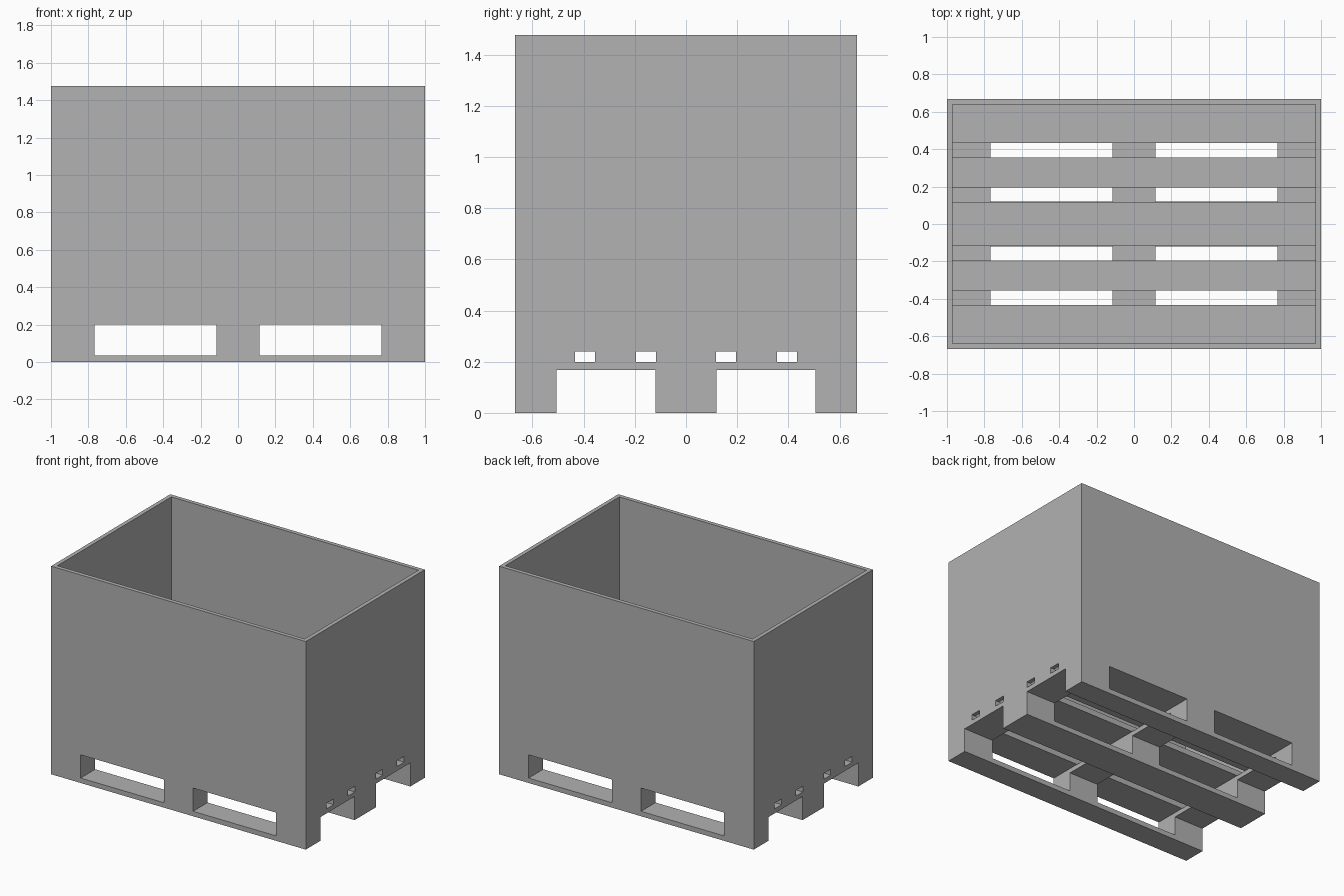
import bpy
import bmesh
from mathutils import Vector

if "Cube" in bpy.data.objects:
    bpy.data.objects.remove(bpy.data.objects["Cube"])


def box(name, x, y, z):
    """Axis-aligned box from (min, max) ranges."""
    bm = bmesh.new()
    bmesh.ops.create_cube(bm, size=1)
    for v in bm.verts:
        v.co = Vector([(lo + hi) / 2 + c * (hi - lo)
                       for c, (lo, hi) in zip(v.co, (x, y, z))])
    mesh = bpy.data.meshes.new(name)
    bm.to_mesh(mesh)
    bm.free()
    obj = bpy.data.objects.new(name, mesh)
    bpy.context.collection.objects.link(obj)
    return obj


def cut(target, x, y, z):
    """Subtract a box from the target and discard the cutter."""
    cutter = box("cutter", x, y, z)
    cutter.hide_render = True
    mod = target.modifiers.new("cut", 'BOOLEAN')
    mod.operation = 'DIFFERENCE'
    mod.solver = 'EXACT'
    mod.object = cutter
    bpy.context.view_layer.objects.active = target
    bpy.ops.object.modifier_apply(modifier=mod.name)
    bpy.data.objects.remove(cutter, do_unlink=True)


grey = bpy.data.materials.new("plain grey")
grey.diffuse_color = (0.445, 0.445, 0.445, 1)
grey.use_nodes = True
grey.node_tree.nodes["Principled BSDF"].inputs["Base Color"].default_value = grey.diffuse_color

# Outer block of the crate and its pallet base
crate = box("pallet_crate", (-1, 1), (-0.668, 0.668), (0, 1.477))
crate.data.materials.append(grey)

# Open storage cavity
cut(crate, (-0.971, 0.971), (-0.639, 0.639), (0.24, 1.6))

for side in (-1, 1):
    def mirrored(a, b):
        return tuple(sorted((side * a, side * b)))

    # Fork tunnel running end to end, open at the ground
    cut(crate, (-1.2, 1.2), mirrored(0.12, 0.505), (-0.1, 0.168))
    # Fork tunnel running front to back, above the bottom runners
    cut(crate, mirrored(0.115, 0.768), (-0.9, 0.9), (0.035, 0.2))
    # Gaps between the deck boards
    for gap in ((0.118, 0.195), (0.356, 0.434)):
        cut(crate, (-1.2, 1.2), mirrored(*gap), (0.1995, 0.2405))
